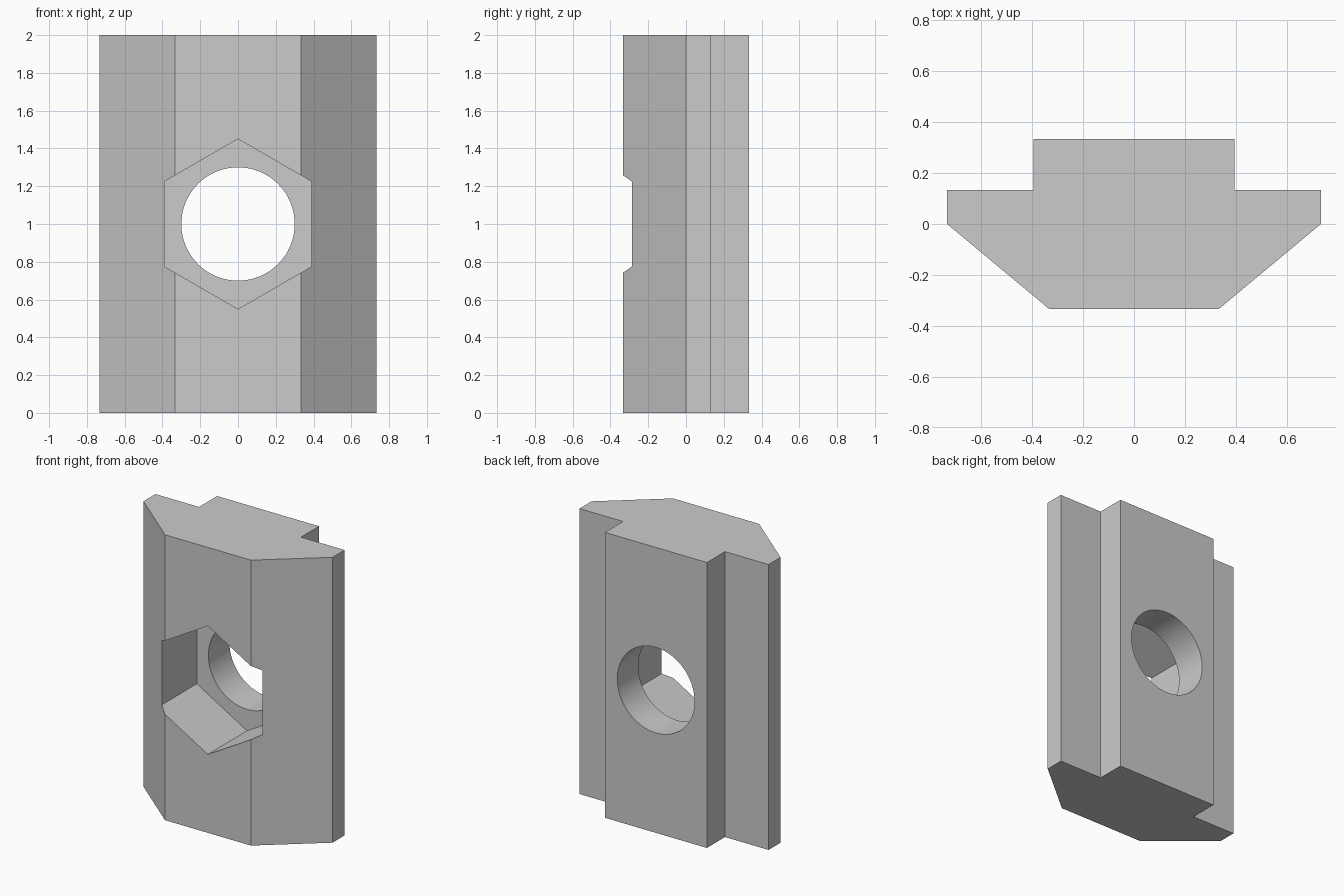
import bpy
import bmesh
from math import radians

cube = bpy.data.objects.get("Cube")
if cube:
    bpy.data.objects.remove(cube, do_unlink=True)

HEIGHT = 2.0

# Material
steel = bpy.data.materials.new("light grey metal")
steel.use_nodes = True
colour = (0.6, 0.6, 0.6, 1.0)
steel.diffuse_color = colour
steel.node_tree.nodes["Principled BSDF"].inputs["Base Color"].default_value = colour


def extruded(name, outline, height):
    """Solid prism standing on z = 0 from a closed xy outline."""
    bm = bmesh.new()
    base = bm.faces.new([bm.verts.new((x, y, 0)) for x, y in outline])
    top = bmesh.ops.extrude_face_region(bm, geom=[base])["geom"]
    bmesh.ops.translate(bm, vec=(0, 0, height),
                        verts=[v for v in top if isinstance(v, bmesh.types.BMVert)])
    bmesh.ops.recalc_face_normals(bm, faces=bm.faces)
    mesh = bpy.data.meshes.new(name)
    bm.to_mesh(mesh)
    bm.free()
    obj = bpy.data.objects.new(name, mesh)
    bpy.context.collection.objects.link(obj)
    return obj


def cut_prism(target, sides, radius, y_start, y_end):
    """Cut a prism along y through the middle of the target."""
    bpy.ops.mesh.primitive_cylinder_add(
        vertices=sides, radius=radius, depth=y_end - y_start,
        location=(0, (y_start + y_end) / 2, HEIGHT / 2),
        rotation=(radians(90), 0, 0))
    cutter = bpy.context.object
    cutter.hide_render = True
    cutter.data.materials.append(steel)
    mod = target.modifiers.new("cut", 'BOOLEAN')
    mod.operation = 'DIFFERENCE'
    mod.solver = 'EXACT'
    mod.object = cutter
    bpy.ops.object.select_all(action='DESELECT')
    target.select_set(True)
    bpy.context.view_layer.objects.active = target
    bpy.ops.object.modifier_apply(modifier=mod.name)
    bpy.data.objects.remove(cutter, do_unlink=True)


# Slot nut body: chamfered front, flanges, raised back rib
half = [(0.333, -0.333), (0.733, 0), (0.733, 0.133), (0.395, 0.133), (0.395, 0.333)]
outline = half + [(-x, y) for x, y in reversed(half)]
body = extruded("slot_nut_body", outline, HEIGHT)
body.data.materials.append(steel)

# Hexagonal pocket in the front, round hole right through
cut_prism(body, 6, 0.45, -0.6, 0.1)
cut_prism(body, 64, 0.3, -0.6, 0.6)

bpy.ops.object.shade_smooth_by_angle(angle=radians(30))
